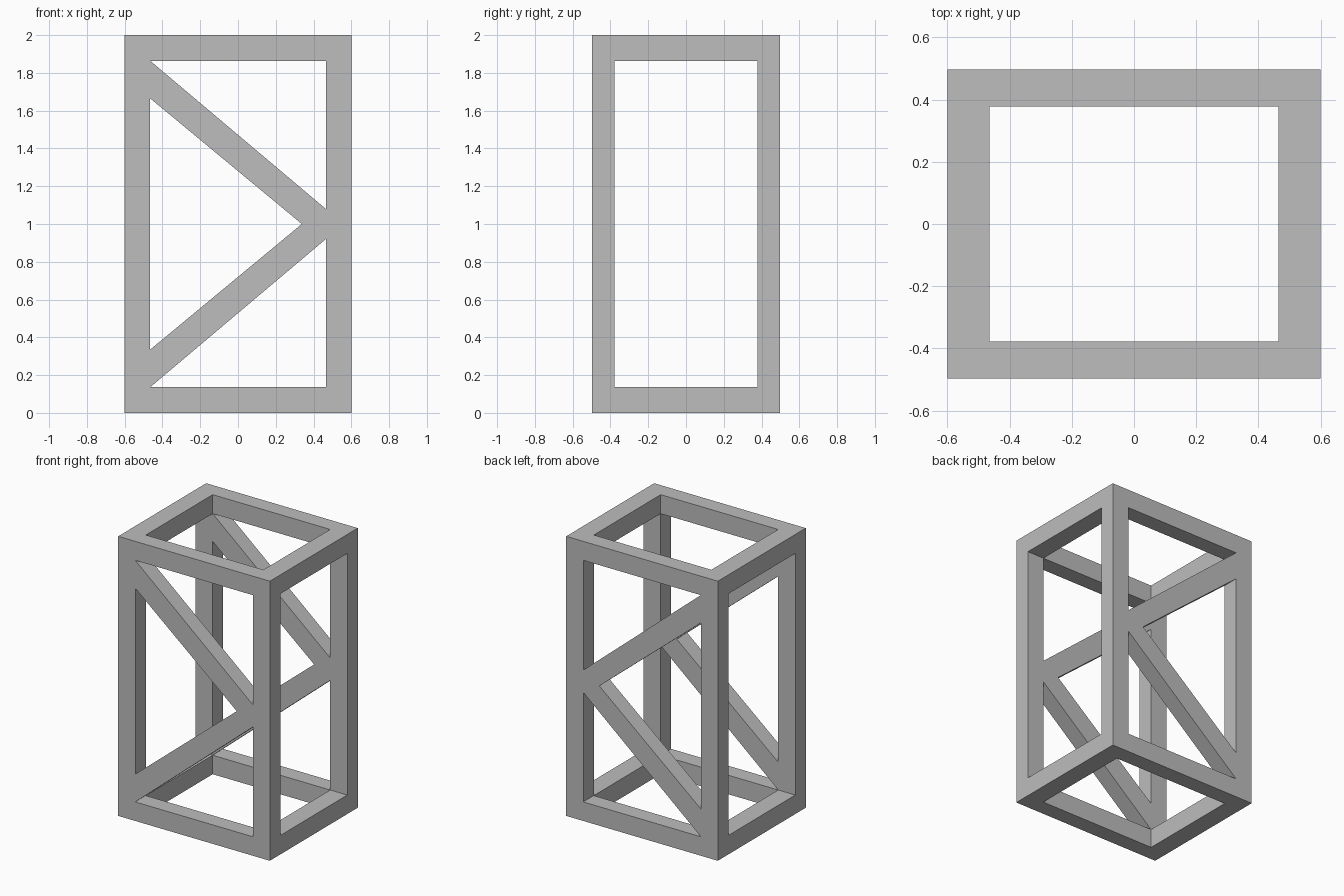
import bpy
import bmesh
from math import radians
from mathutils import Matrix

cube = bpy.data.objects.get("Cube")
if cube:
    bpy.data.objects.remove(cube, do_unlink=True)

# Outer half sizes, inner opening limits
W, D, H = 0.6, 0.497, 2.0
IX, IY, RAIL = 0.465, 0.378, 0.136

grey = bpy.data.materials.new("plain grey")
grey.use_nodes = True
colour = (0.51, 0.51, 0.51, 1)
grey.diffuse_color = colour
grey.node_tree.nodes["Principled BSDF"].inputs["Base Color"].default_value = colour


def link(name, mesh):
    mesh.materials.clear()
    mesh.materials.append(grey)
    obj = bpy.data.objects.new(name, mesh)
    bpy.context.collection.objects.link(obj)
    return obj


def braced_panel(name, y):
    """Upright frame whose three triangular openings leave a K-shaped brace."""
    top = H - RAIL
    outline = [(-W, 0), (W, 0), (W, H), (-W, H)]
    upper = [(-IX, top), (IX, top), (IX, 1.08)]
    lower = [(x, H - z) for x, z in upper]
    middle = [(-IX, 1.665), (0.338, 1.0), (-IX, 0.335)]

    curve = bpy.data.curves.new(name + "_outline", "CURVE")
    curve.dimensions = "2D"
    curve.fill_mode = "BOTH"
    curve.extrude = (D - IY) / 2
    for loop in (outline, upper, lower, middle):
        spline = curve.splines.new("POLY")
        spline.points.add(len(loop) - 1)
        for point, (x, z) in zip(spline.points, loop):
            point.co = (x, z, 0, 1)
        spline.use_cyclic_u = True

    helper = bpy.data.objects.new(name + "_helper", curve)
    bpy.context.collection.objects.link(helper)
    bpy.context.view_layer.update()
    mesh = bpy.data.meshes.new_from_object(helper)
    bpy.data.objects.remove(helper, do_unlink=True)
    bpy.data.curves.remove(curve)

    # Stand the panel up and weld its sides to its faces
    mesh.transform(Matrix.Translation((0, y, 0)) @ Matrix.Rotation(radians(90), 4, "X"))
    bm = bmesh.new()
    bm.from_mesh(mesh)
    bmesh.ops.remove_doubles(bm, verts=bm.verts, dist=0.0001)
    bmesh.ops.recalc_face_normals(bm, faces=bm.faces)
    for face in bm.faces:
        face.smooth = False
        face.material_index = 0
    bm.to_mesh(mesh)
    bm.free()
    mesh.name = name
    return link(name, mesh)


def side_rail(name, x, z):
    """Bar joining the two panels, open where it meets them."""
    bm = bmesh.new()
    bmesh.ops.create_cube(bm, size=1)
    bmesh.ops.scale(bm, vec=(W - IX, IY * 2, RAIL), verts=bm.verts)
    bmesh.ops.translate(bm, vec=(x, 0, z), verts=bm.verts)
    ends = [f for f in bm.faces if abs(f.normal.y) > 0.9]
    bmesh.ops.delete(bm, geom=ends, context="FACES_ONLY")
    mesh = bpy.data.meshes.new(name)
    bm.to_mesh(mesh)
    bm.free()
    return link(name, mesh)


# Braced front and back panels
mid_y = (D + IY) / 2
braced_panel("front_panel", -mid_y)
braced_panel("back_panel", mid_y)

# Top and bottom rails on each side
mid_x = (W + IX) / 2
for side, x in (("left", mid_x), ("right", -mid_x)):
    for level, z in (("bottom", RAIL / 2), ("top", H - RAIL / 2)):
        side_rail(f"{side}_{level}_rail", x, z)
